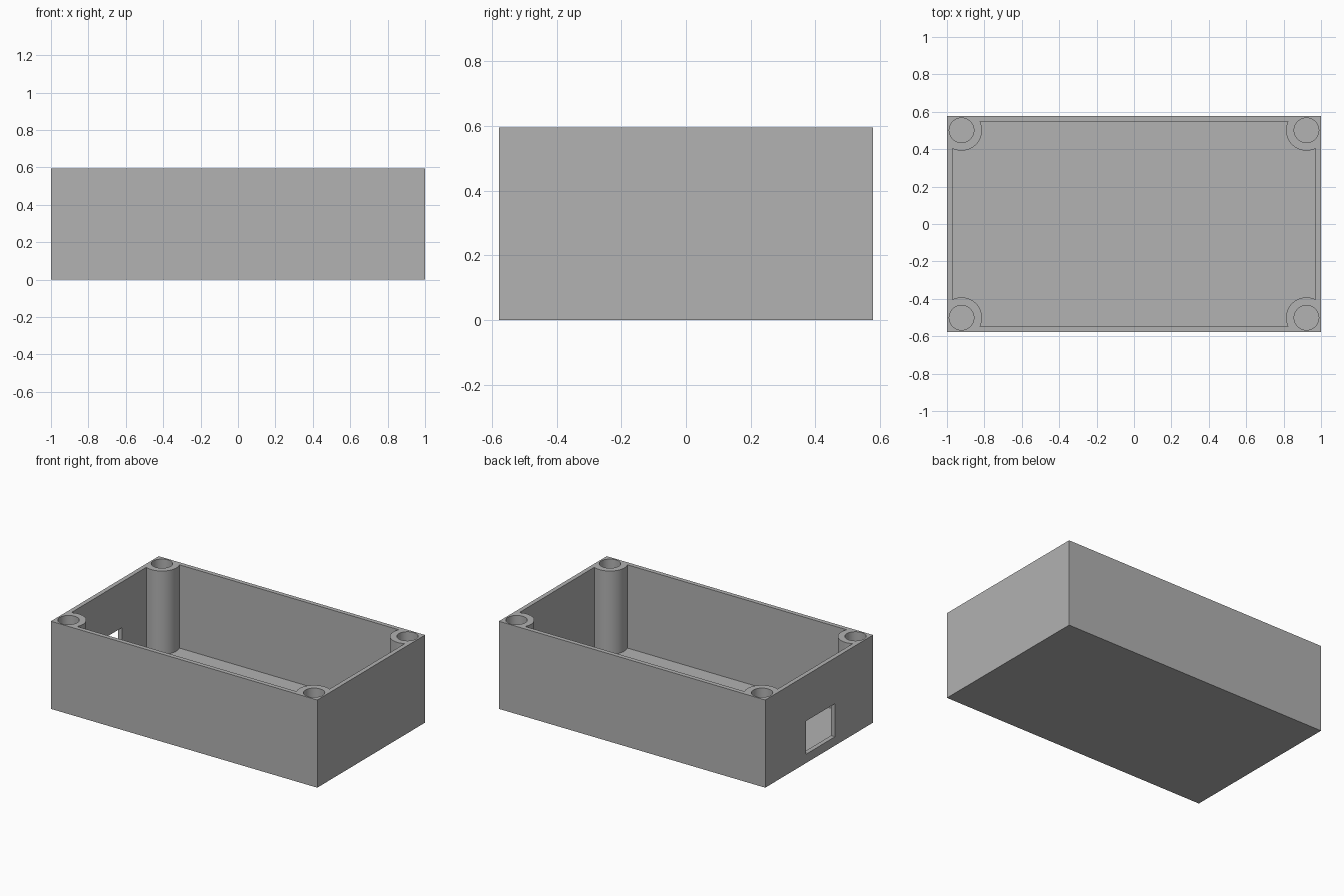
import bpy
import math

if "Cube" in bpy.data.objects:
    bpy.data.objects.remove(bpy.data.objects["Cube"], do_unlink=True)

HALF_X, HALF_Y, HEIGHT = 1.0, 0.578, 0.595
WALL = 0.03
POST_X, POST_Y = 0.922, 0.501
POST_R, HOLE_R = 0.109, 0.066
CORNERS = [(sx * POST_X, sy * POST_Y) for sx in (-1, 1) for sy in (-1, 1)]

grey = bpy.data.materials.new("plain grey")
grey.use_nodes = True
colour = (0.445, 0.445, 0.445, 1)
grey.diffuse_color = colour
grey.node_tree.nodes["Principled BSDF"].inputs["Base Color"].default_value = colour


def box(name, low, high):
    """Box between two opposite corners."""
    centre = [(a + b) / 2 for a, b in zip(low, high)]
    bpy.ops.mesh.primitive_cube_add(size=1, location=centre)
    ob = bpy.context.object
    ob.name = name
    ob.scale = [b - a for a, b in zip(low, high)]
    bpy.ops.object.transform_apply(location=True, rotation=False, scale=True)
    ob.data.materials.append(grey)
    return ob


def cylinder(name, x, y, radius, low, high):
    """Upright cylinder between two heights."""
    bpy.ops.mesh.primitive_cylinder_add(
        vertices=64, radius=radius, depth=high - low, location=(x, y, (low + high) / 2))
    ob = bpy.context.object
    ob.name = name
    ob.data.materials.append(grey)
    return ob


def cut(target, cutter):
    """Subtract the cutter, then discard it."""
    cutter.hide_render = True
    mod = target.modifiers.new("cut", "BOOLEAN")
    mod.operation, mod.solver, mod.object = "DIFFERENCE", "EXACT", cutter
    bpy.context.view_layer.objects.active = target
    bpy.ops.object.modifier_apply(modifier=mod.name)
    bpy.data.objects.remove(cutter, do_unlink=True)


# Cavity shape, with the corner posts left out of it
cavity = box("cavity_cutter", (WALL - HALF_X, WALL - HALF_Y, WALL),
             (HALF_X - WALL, HALF_Y - WALL, HEIGHT + 0.1))
for x, y in CORNERS:
    cut(cavity, cylinder("post_cutter", x, y, POST_R, -0.1, HEIGHT + 0.3))

# Open case
case = box("open_case", (-HALF_X, -HALF_Y, 0), (HALF_X, HALF_Y, HEIGHT))
cut(case, cavity)

# Screw holes in the corner posts
for x, y in CORNERS:
    cut(case, cylinder("hole_cutter", x, y, HOLE_R, WALL, HEIGHT + 0.1))

# Rectangular port through the end wall
cut(case, box("port_cutter", (-HALF_X - 0.1, -0.17, 0.06),
              (-HALF_X + 0.1, 0.14, 0.285)))

# Smooth posts and holes, crisp edges
bpy.ops.object.select_all(action="DESELECT")
case.select_set(True)
bpy.context.view_layer.objects.active = case
bpy.ops.object.shade_smooth_by_angle(angle=math.radians(30))
